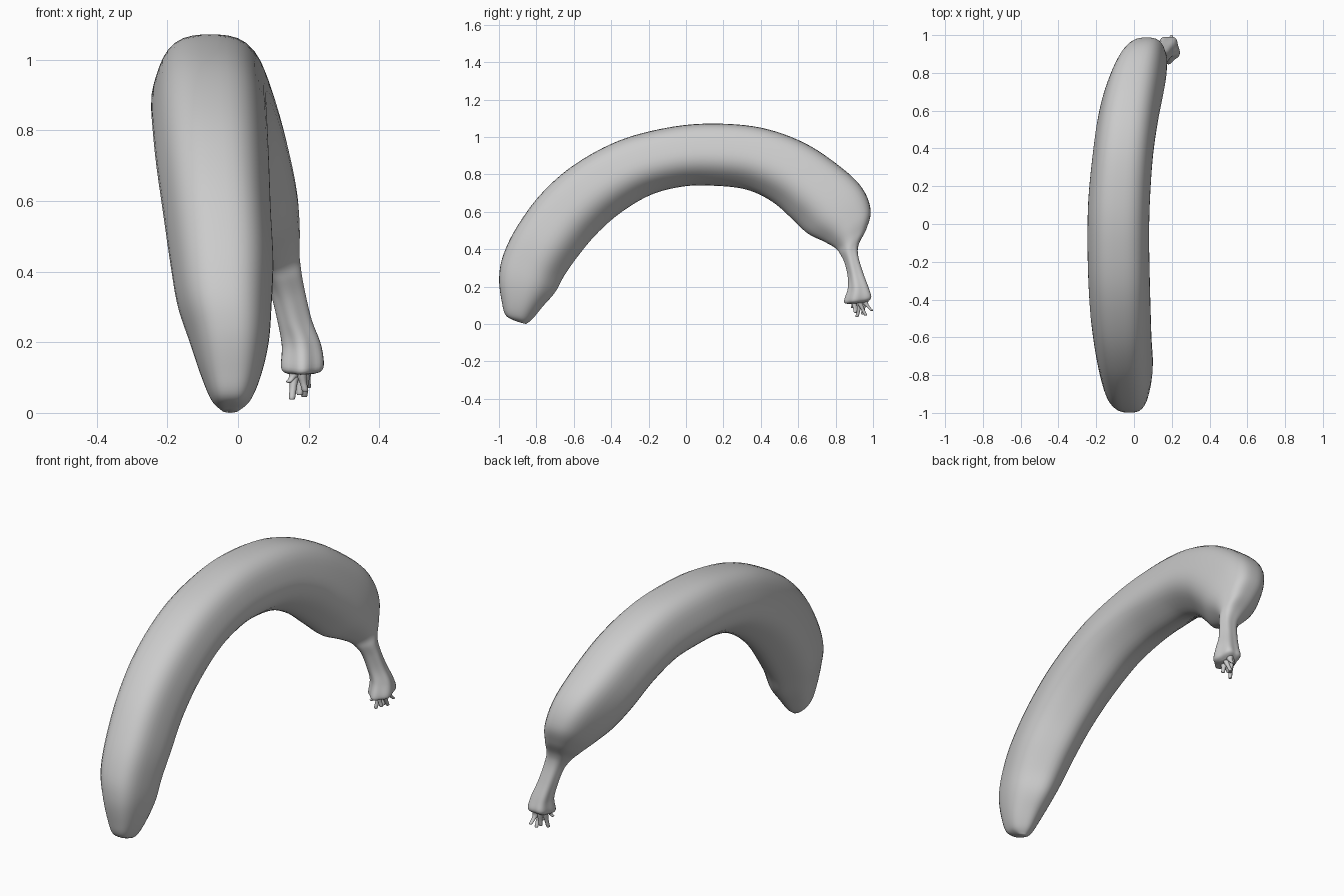
import bpy, bmesh, math
from mathutils import Vector, Matrix

SEG, SUB = 40, 6


def catmull(a, b, c, d, t):
    return [0.5 * (2*q + (r-p)*t + (2*p-5*q+4*r-s)*t*t + (3*q-p-3*r+s)*t**3)
            for p, q, r, s in zip(a, b, c, d)]


def smooth_path(rows, sub):
    rows = [rows[0]] + list(rows) + [rows[-1]]
    out = [catmull(*rows[i:i+4], k / sub) for i in range(len(rows) - 3) for k in range(sub)]
    return out + [list(rows[-1])]


def section(amp):
    # Rounded five-sided outline with one ridge on the inner side of the bend
    pts = []
    for i in range(SEG):
        t = 2 * math.pi * i / SEG
        r = 1 + amp * math.cos(5 * (t - math.pi))
        pts.append((r * math.cos(t), r * math.sin(t)))
    lo, hi = min(p[0] for p in pts), max(p[0] for p in pts)
    w = max(p[1] for p in pts)
    return [(2 * (u - lo) / (hi - lo) - 1, v / w) for u, v in pts]


def loft(name, rings):
    bm = bmesh.new()
    vs = [[bm.verts.new(p) for p in ring] for ring in rings]
    for a, b in zip(vs, vs[1:]):
        n = len(a)
        for i in range(n):
            bm.faces.new((a[i], a[(i+1) % n], b[(i+1) % n], b[i]))
    bm.faces.new(vs[0])
    bm.faces.new(vs[-1])
    bmesh.ops.recalc_face_normals(bm, faces=bm.faces[:])
    me = bpy.data.meshes.new(name)
    bm.to_mesh(me)
    bm.free()
    for p in me.polygons:
        p.use_smooth = True
    ob = bpy.data.objects.new(name, me)
    bpy.context.collection.objects.link(ob)
    return ob


# Stations: outer y, outer z, inner y, inner z, centre x, half width x
stations = [
    (-.900, .012, -.855, .000, -.022, .022),
    (-.962, .045, -.820, .028, -.020, .055),
    (-.985, .120, -.765, .095, -.020, .085),
    (-.999, .240, -.700, .170, -.025, .112),
    (-.980, .360, -.650, .260, -.038, .133),
    (-.910, .510, -.580, .360, -.046, .146),
    (-.780, .690, -.480, .480, -.060, .153),
    (-.600, .850, -.350, .595, -.072, .160),
    (-.360, .980, -.190, .690, -.080, .163),
    (-.100, 1.05, -.020, .735, -.083, .163),
    (.140, 1.072, .140, .740, -.078, .163),
    (.400, 1.05, .320, .720, -.060, .160),
    (.630, .970, .460, .655, -.035, .160),
    (.820, .845, .570, .560, -.003, .156),
    (.940, .730, .650, .485, .030, .140),
    (.987, .610, .740, .440, .062, .113),
    (.965, .510, .800, .405, .090, .084),
    (.925, .430, .827, .370, .118, .062),
    (.920, .370, .850, .320, .140, .050),
    (.945, .280, .865, .250, .160, .049),
    (.978, .190, .865, .190, .180, .056),
    (.990, .140, .845, .118, .182, .060),
    (.960, .115, .880, .108, .178, .038),
]

# Fruit body and stem in one continuous skin
rings = []
path = smooth_path(stations, SUB)
for k, (oy, oz, iy, iz, cx, hx) in enumerate(path):
    stem = max(0, (k / (len(path) - 1) - 0.76) / 0.24)
    mid = Vector((cx, (oy + iy) / 2, (oz + iz) / 2))
    half = Vector((0, (oy - iy) / 2, (oz - iz) / 2))
    rings.append([mid + half * u + Vector((hx * v, 0, 0))
                  for u, v in section(0.03 + 0.06 * stem)])
loft("banana_body", rings)

# Ragged fibres at the cut end of the stem: start x, y and end x, y, z
fibres = [(.160, .900, .145, .890, .085), (.160, .930, .153, .915, .038),
          (.175, .950, .175, .945, .050), (.190, .930, .188, .960, .045),
          (.192, .960, .198, .992, .070), (.180, .900, .190, .905, .060)]
for n, (x0, y0, x1, y1, z1) in enumerate(fibres):
    frows = [(x0, y0, .130, .018), (x0, y0, .110, .015),
             ((x0+x1)/2, (y0+y1)/2, (.11+z1)/2, .010),
             (x1, y1, z1 + .004, .009), (x1, y1, z1, .004)]
    loft(f"stem_fibre_{n+1}", [[Vector((x + r*math.cos(a*math.pi/5), y + r*math.sin(a*math.pi/5), z))
                                for a in range(10)] for x, y, z, r in smooth_path(frows, 3)])
